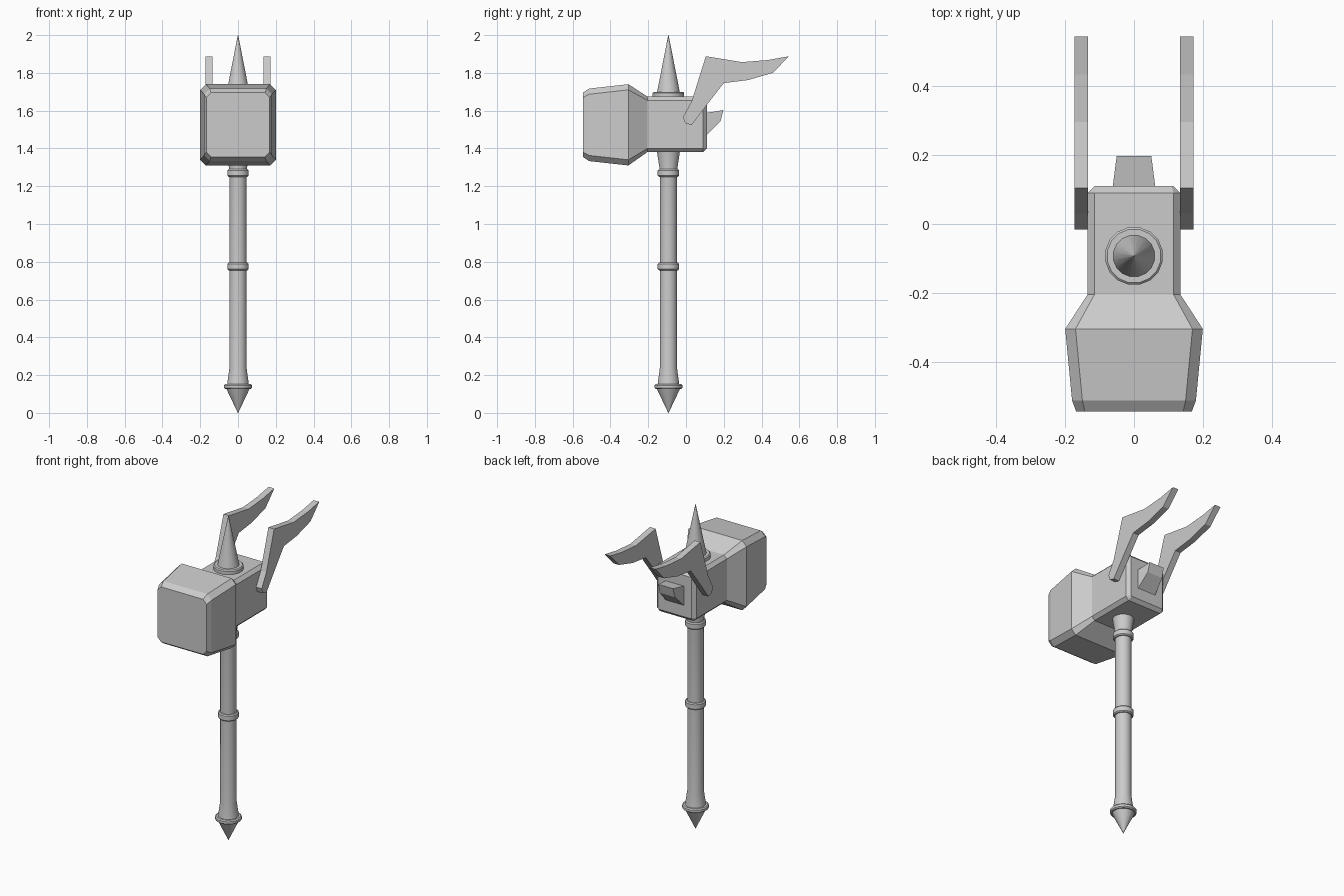
import bpy, bmesh, math

cube = bpy.data.objects.get("Cube")
if cube:
    bpy.data.objects.remove(cube)

AXIS_Y = -0.093
SIDES = 16

metal = bpy.data.materials.new("grey_metal")
metal.use_nodes = True
GREY = (0.6, 0.6, 0.6, 1)
metal.diffuse_color = GREY
metal.node_tree.nodes["Principled BSDF"].inputs["Base Color"].default_value = GREY


def finish(bm, name, smooth=False):
    bmesh.ops.remove_doubles(bm, verts=bm.verts, dist=1e-5)
    bmesh.ops.recalc_face_normals(bm, faces=bm.faces)
    mesh = bpy.data.meshes.new(name)
    bm.to_mesh(mesh)
    bm.free()
    mesh.materials.append(metal)
    ob = bpy.data.objects.new(name, mesh)
    bpy.context.collection.objects.link(ob)
    if smooth:
        bpy.ops.object.select_all(action="DESELECT")
        ob.select_set(True)
        bpy.context.view_layer.objects.active = ob
        bpy.ops.object.shade_smooth_by_angle(angle=math.radians(30))
    return ob


def loft(loops, name, smooth=False):
    """Skin a list of equal point loops and cap both ends."""
    bm = bmesh.new()
    rings = [[bm.verts.new(p) for p in loop] for loop in loops]
    n = len(rings[0])
    for a, b in zip(rings, rings[1:]):
        for i in range(n):
            j = (i + 1) % n
            bm.faces.new((a[i], a[j], b[j], b[i]))
    bm.faces.new(rings[0])
    bm.faces.new(rings[-1])
    return finish(bm, name, smooth)


def lathe(profile, name):
    """Turn (radius, height) pairs around the handle axis."""
    angles = [math.tau * (i + 0.5) / SIDES for i in range(SIDES)]
    loops = [[(r * math.cos(a), AXIS_Y + r * math.sin(a), z) for a in angles]
             for r, z in profile]
    return loft(loops, name, True)


def band(name, r, z0, z1, c=0.006):
    return lathe([(r - c, z0), (r, z0 + c), (r, z1 - c), (r - c, z1)], name)


def section(y, hx, z0, z1, c):
    """Rectangle with chamfered corners, across the head."""
    return [(hx, y, z0 + c), (hx, y, z1 - c), (hx - c, y, z1), (c - hx, y, z1),
            (-hx, y, z1 - c), (-hx, y, z0 + c), (c - hx, y, z0), (hx - c, y, z0)]


# Handle and its fittings
lathe([(0.06, 0.14), (0.046, 0.24), (0.046, 1.28), (0.063, 1.39)], "handle")
lathe([(0.001, 0), (0.064, 0.13)], "pommel_point")
band("pommel_rim", 0.075, 0.126, 0.152)
band("middle_ring", 0.058, 0.755, 0.795)
band("upper_ring", 0.058, 1.25, 1.29)

# Hammer head, swept from back to front
loft([section(0.11, 0.115, 1.40, 1.655, 0.005),
      section(0.09, 0.135, 1.38, 1.675, 0.02),
      section(-0.205, 0.135, 1.38, 1.675, 0.02),
      section(-0.305, 0.2, 1.31, 1.74, 0.03),
      section(-0.513, 0.18, 1.333, 1.717, 0.03),
      section(-0.545, 0.168, 1.355, 1.695, 0.025)], "hammer_head")

# Top spike on its collar
band("spike_collar", 0.085, 1.665, 1.70)
lathe([(0.063, 1.69), (0.001, 2.0)], "top_spike")

# Short rear spike, narrowing towards the tip
rear = [(0.1, 1.587), (0.198, 1.603), (0.183, 1.545), (0.1, 1.46)]
loft([[(s * (0.063 - 0.13 * (y - 0.1)), y, z) for y, z in rear]
      for s in (-1, 1)], "rear_spike")

# Pair of swept horns on the sides of the head
horn = [(-0.016, 1.566), (0.03, 1.65), (0.105, 1.888), (0.296, 1.857),
        (0.434, 1.868), (0.545, 1.888), (0.46, 1.80), (0.328, 1.762),
        (0.2, 1.746), (0.11, 1.63), (0.03, 1.524), (-0.005, 1.534)]
for side, s in (("left", 1), ("right", -1)):
    loft([[(s * x, y, z) for y, z in horn] for x in (0.134, 0.173)], side + "_horn")
